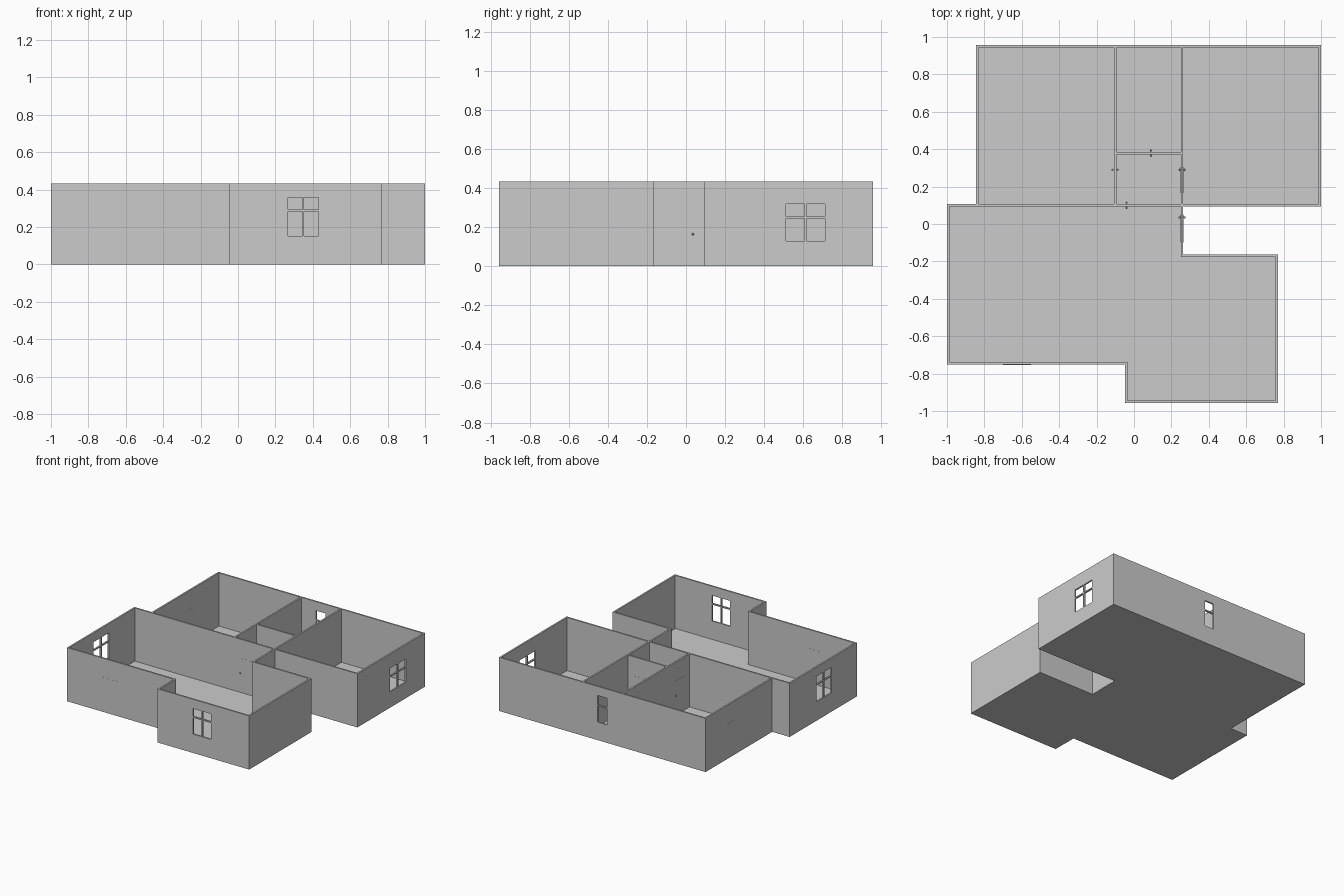
import bpy, bmesh
from mathutils import Vector

cube = bpy.data.objects.get("Cube")
if cube:
    bpy.data.objects.remove(cube, do_unlink=True)

HEIGHT = 0.433
FLOOR = 0.004
T = 0.013  # wall thickness

grey = bpy.data.materials.new("plain grey")
grey.use_nodes = True
colour = (0.6, 0.6, 0.6, 1)
grey.diffuse_color = colour
grey.node_tree.nodes["Principled BSDF"].inputs["Base Color"].default_value = colour


def finish(bm, name):
    bmesh.ops.recalc_face_normals(bm, faces=bm.faces)
    mesh = bpy.data.meshes.new(name)
    bm.to_mesh(mesh)
    bm.free()
    mesh.materials.append(grey)
    obj = bpy.data.objects.new(name, mesh)
    bpy.context.collection.objects.link(obj)
    return obj


def prism(bm, points, z0, z1):
    face = bm.faces.new([bm.verts.new((x, y, z0)) for x, y in points])
    top = bmesh.ops.extrude_face_region(bm, geom=[face])["geom"]
    verts = [v for v in top if isinstance(v, bmesh.types.BMVert)]
    bmesh.ops.translate(bm, verts=verts, vec=(0, 0, z1 - z0))


def box(bm, x0, x1, y0, y1, z0, z1):
    prism(bm, [(x0, y0), (x1, y0), (x1, y1), (x0, y1)], z0, z1)


def wall_box(bm, axis, at, a0, a1, z0, z1, half):
    """Box lying in a wall that runs along the given axis."""
    if axis == "x":
        box(bm, a0, a1, at - half, at + half, z0, z1)
    else:
        box(bm, at - half, at + half, a0, a1, z0, z1)


def cut(target, cutter):
    cutter.hide_render = True
    mod = target.modifiers.new("cut", "BOOLEAN")
    mod.operation = "DIFFERENCE"
    mod.solver = "EXACT"
    mod.object = cutter
    bpy.context.view_layer.objects.active = target
    bpy.ops.object.modifier_apply(modifier=mod.name)
    bpy.data.objects.remove(cutter, do_unlink=True)


# Main plan lines
W, E = -0.845, 1.0          # back block sides
N, S = 0.957, -0.957        # back and front
MID = 0.107                 # top of the wall between back rooms and living room
HALL_W, HALL_E = -0.107, 0.263
BAY_W, BAY_E = -0.048, 0.77
BAY_N, PORCH = -0.163, -0.752

# House block from its footprint
bm = bmesh.new()
prism(bm, [(W, N), (W, MID), (-1, MID), (-1, PORCH), (BAY_W, PORCH), (BAY_W, S),
           (BAY_E, S), (BAY_E, BAY_N), (HALL_E, BAY_N), (HALL_E, MID - T),
           (E, MID - T), (E, N)], 0, HEIGHT)
house = finish(bm, "house_walls_and_floor")

# Rooms hollowed out
bm = bmesh.new()
for x0, x1, y0, y1 in [(W + T, HALL_W, MID, N - T),
                       (HALL_W + T, HALL_E - T, 0.385, N - T),
                       (HALL_W + T, HALL_E - T, MID, 0.385 - T),
                       (HALL_E, E - T, MID, N - T)]:
    box(bm, x0, x1, y0, y1, FLOOR, 1)
prism(bm, [(-1 + T, MID - T), (-1 + T, PORCH + T), (BAY_W + T, PORCH + T),
           (BAY_W + T, S + T), (BAY_E - T, S + T), (BAY_E - T, BAY_N - T),
           (HALL_E - T, BAY_N - T), (HALL_E - T, MID - T)], FLOOR, 1)
cut(house, finish(bm, "room_cutter"))

# Window panes cut through the walls, leaving glazing bars
BAR = 0.005
bm = bmesh.new()
for axis, at, a0, a1, columns, z0, bar_z, z1 in [
        ("x", S + T / 2, 0.268, 0.43, 2, 0.152, 0.289, 0.358),
        ("y", E - T / 2, 0.512, 0.712, 2, 0.128, 0.25, 0.318),
        ("y", -1 + T / 2, -0.43, -0.235, 2, 0.152, 0.289, 0.358),
        ("x", N - T / 2, 0.035, 0.12, 1, 0.145, 0.28, 0.36)]:
    step = (a1 - a0) / columns
    for i in range(columns):
        left = a0 + i * step + (BAR if i else 0)
        right = a0 + (i + 1) * step - (BAR if i < columns - 1 else 0)
        wall_box(bm, axis, at, left, right, z0, bar_z - BAR, 0.03)
        wall_box(bm, axis, at, left, right, bar_z + BAR, z1, 0.03)
cut(house, finish(bm, "pane_cutter"))

# Doors with a round knob on both sides
DOOR_TOP = 0.28
for name, axis, at, a0, a1, knob in [
        ("front_door", "x", PORCH + T / 2, -0.70, -0.55, -0.615),
        ("living_room_door", "x", MID - T / 2, -0.055, 0.09, -0.04),
        ("bathroom_door", "x", 0.385 - T / 2, 0.075, 0.2, 0.09),
        ("left_bedroom_door", "y", HALL_E - T / 2, 0.165, 0.305, 0.29),
        ("right_bedroom_door", "y", HALL_W + T / 2, 0.165, 0.305, 0.29),
        ("side_door", "y", HALL_E - T / 2, -0.1, 0.05, 0.035),
        ("right_wall_door", "y", W + T / 2, 0.55, 0.69, None)]:
    bm = bmesh.new()
    wall_box(bm, axis, at, a0, a1, FLOOR, DOOR_TOP, T / 2 + 0.0008)
    if knob is not None and name != "front_door":
        for side in (-1, 1):
            off = at + side * (T / 2 + 0.007)
            spot = (knob, off) if axis == "x" else (off, knob)
            made = bmesh.ops.create_icosphere(bm, subdivisions=2, radius=0.006)
            bmesh.ops.translate(bm, verts=made["verts"],
                                vec=Vector((*spot, 0.164)))
    finish(bm, name)
